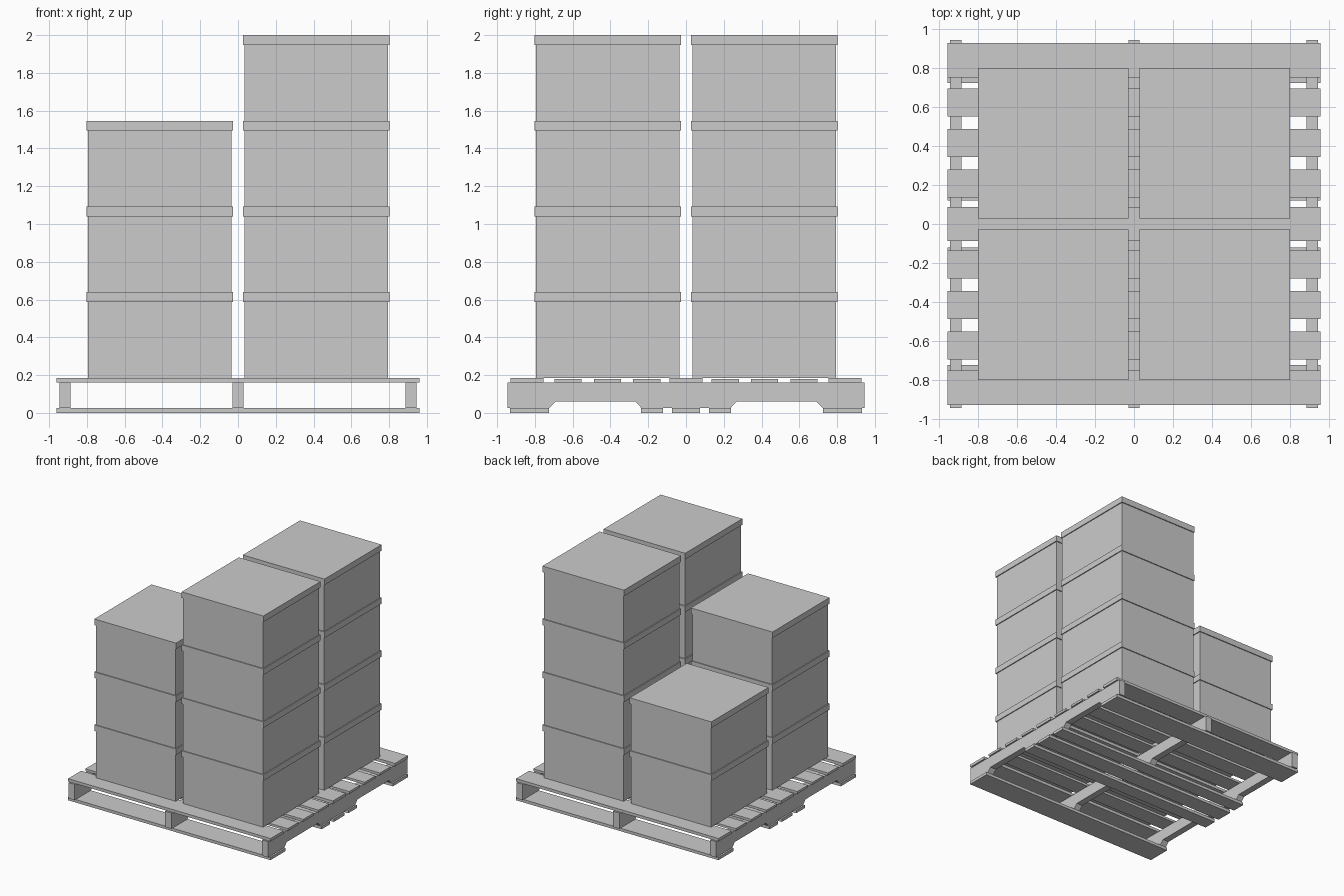
import bpy
import bmesh

if "Cube" in bpy.data.objects:
    bpy.data.objects.remove(bpy.data.objects["Cube"], do_unlink=True)

grey = bpy.data.materials.new("plain grey")
grey.use_nodes = True
colour = (0.6, 0.6, 0.6, 1)
grey.diffuse_color = colour
grey.node_tree.nodes["Principled BSDF"].inputs["Base Color"].default_value = colour


def add_object(name, bm):
    bmesh.ops.recalc_face_normals(bm, faces=bm.faces)
    mesh = bpy.data.meshes.new(name)
    bm.to_mesh(mesh)
    bm.free()
    mesh.materials.append(grey)
    obj = bpy.data.objects.new(name, mesh)
    bpy.context.collection.objects.link(obj)
    return obj


def block(name, x, y, z):
    """Box from three (low, high) ranges."""
    bm = bmesh.new()
    bmesh.ops.create_cube(bm, size=1)
    for v in bm.verts:
        for i, (low, high) in enumerate((x, y, z)):
            v.co[i] = low if v.co[i] < 0 else high
    return add_object(name, bm)


def stringer(name, x):
    """Notched beam: side profile extruded across its thickness."""
    half = [(0.235, 0.025), (0.268, 0.06), (0.69, 0.06), (0.725, 0.025),
            (0.945, 0.025), (0.945, 0.16)]
    profile = half + [(-y, z) for y, z in reversed(half)]
    bm = bmesh.new()
    face = bm.faces.new([bm.verts.new((x - 0.029, y, z)) for y, z in profile])
    moved = bmesh.ops.extrude_face_region(bm, geom=[face])["geom"]
    verts = [g for g in moved if isinstance(g, bmesh.types.BMVert)]
    bmesh.ops.translate(bm, verts=verts, vec=(0.058, 0, 0))
    return add_object(name, bm)


BOARD = (-0.96, 0.96)
DECK = 0.185

# Pallet beams
for label, x in (("right", -0.917), ("centre", 0), ("left", 0.917)):
    stringer(label + "_stringer", x)

# Pallet top: thick end and centre boards, thinner slats between
for label, y in (("front", -0.842), ("centre", 0), ("back", 0.842)):
    half = 0.088
    block(label + "_deck_board", BOARD, (y - half, y + half), (0.16, DECK))
for side in (-1, 1):
    for i in range(3):
        y = side * (0.208 + 0.208 * i)
        block("deck_slat", BOARD, (y - 0.072, y + 0.072), (0.16, 0.18))

# Pallet underside boards
for y, half in ((-0.828, 0.103), (-0.18, 0.058), (0, 0.073),
                (0.18, 0.058), (0.828, 0.103)):
    block("bottom_board", BOARD, (y - half, y + half), (0, 0.025))

# Stacks of lidded cartons: (x side, y side, count)
STEP = (2 - DECK) / 4
LID = 0.052
for sx, sy, count in ((1, -1, 4), (1, 1, 4), (-1, -1, 3), (-1, 1, 2)):
    cx, cy = sx * 0.414, sy * 0.414
    for level in range(count):
        base = DECK + level * STEP
        top = base + STEP
        for part, half, z in (("carton", 0.379, (base, top - LID)),
                              ("carton_lid", 0.387, (top - LID, top))):
            block(part, (cx - half, cx + half), (cy - half, cy + half), z)
